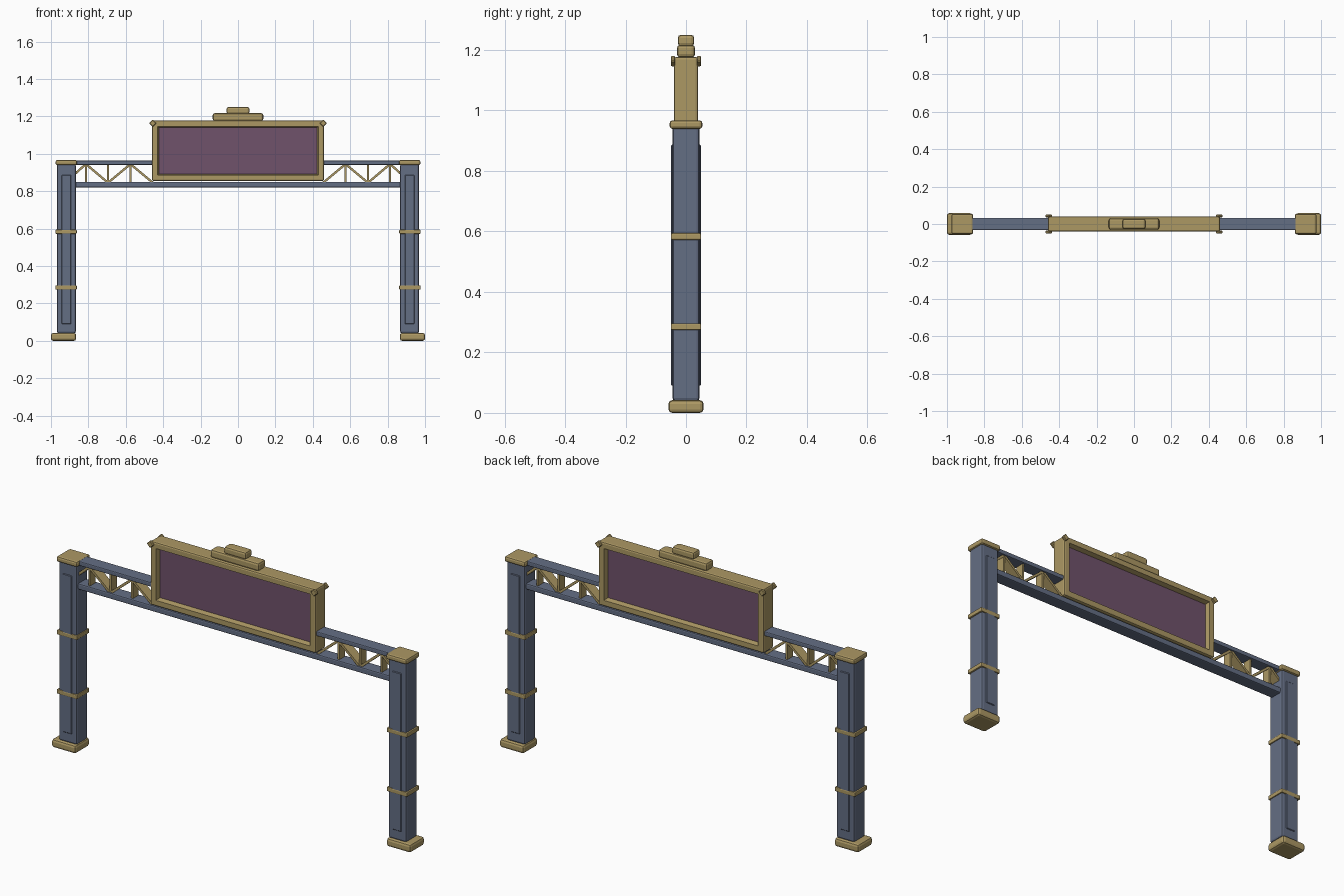
import bpy, bmesh, math
from mathutils import Matrix

if "Cube" in bpy.data.objects:
    bpy.data.objects.remove(bpy.data.objects["Cube"])


def material(name, rgb):
    m = bpy.data.materials.new(name)
    m.diffuse_color = (*rgb, 1)
    m.use_nodes = True
    m.node_tree.nodes["Principled BSDF"].inputs["Base Color"].default_value = m.diffuse_color
    return m


SLATE = material("slate_blue", (0.127, 0.156, 0.231))
BRASS = material("brass", (0.413, 0.314, 0.127))
PLUM = material("plum", (0.162, 0.084, 0.147))


def finish(name, bm, *mats):
    me = bpy.data.meshes.new(name)
    bm.to_mesh(me)
    bm.free()
    for m in mats:
        me.materials.append(m)
    ob = bpy.data.objects.new(name, me)
    bpy.context.collection.objects.link(ob)
    return ob


def box_mesh(size, bevel=0.0, segs=2):
    bm = bmesh.new()
    bmesh.ops.create_cube(bm, size=1)
    bmesh.ops.scale(bm, vec=size, verts=bm.verts)
    if bevel:
        bmesh.ops.bevel(bm, geom=bm.edges[:], offset=bevel, segments=segs,
                        profile=0.5, affect='EDGES')
    return bm


def box(name, mat, x, y, z, bevel=0.0, segs=2):
    """Bevelled box given by (min, max) ranges."""
    bm = box_mesh([r[1] - r[0] for r in (x, y, z)], bevel, segs)
    bmesh.ops.translate(bm, vec=[(r[0] + r[1]) / 2 for r in (x, y, z)], verts=bm.verts)
    return finish(name, bm, mat)


def strut(name, x0, z0, x1, z1, t, w):
    """Flat bar running between two points in the xz plane."""
    dx, dz = x1 - x0, z1 - z0
    bm = box_mesh((math.hypot(dx, dz), w, t))
    bm.transform(Matrix.Translation(((x0 + x1) / 2, 0, (z0 + z1) / 2))
                 @ Matrix.Rotation(-math.atan2(dz, dx), 4, 'Y'))
    return finish(name, bm, BRASS)


for side, s in (("left", -1), ("right", 1)):
    def span(a, b):
        return tuple(sorted((s * a, s * b)))

    # Posts with base, cap, raised panels and bands
    box(side + "_base", BRASS, span(0.865, 1.0), (-0.058, 0.058), (0, 0.042), 0.012)
    box(side + "_post", SLATE, span(0.867, 0.968), (-0.045, 0.045), (0.04, 0.945), 0.01)
    box(side + "_cap", BRASS, span(0.86, 0.975), (-0.054, 0.054), (0.939, 0.967), 0.009)
    for f, n in ((-1, "front"), (1, "back")):
        box(f"{side}_{n}_panel", SLATE, span(0.892, 0.943),
            tuple(sorted((f * 0.04, f * 0.049))), (0.09, 0.887), 0.003, 1)
    for i, z in enumerate((0.285, 0.583)):
        box(f"{side}_band_{i}", BRASS, span(0.862, 0.976), (-0.05, 0.05),
            (z - 0.011, z + 0.011), 0.004)

    # Truss: top chord, zigzag and uprights
    box(side + "_top_chord", SLATE, span(0.45, 0.88), (-0.033, 0.033), (0.941, 0.964), 0.005)
    nodes = [(0.925, 0.845), (0.813, 0.945), (0.695, 0.845), (0.575, 0.945), (0.455, 0.845)]
    for i in range(4):
        (xa, za), (xb, zb) = nodes[i], nodes[i + 1]
        strut(f"{side}_diagonal_{i}", s * xa, za, s * xb, zb, 0.012, 0.05)
    for i, (x, z) in enumerate(nodes[1:4]):
        strut(f"{side}_upright_{i}", s * x, 0.84, s * x, 0.945, 0.01, 0.044)

    # Diamond studs on the sign's upper corners
    for f, n in ((-1, "front"), (1, "back")):
        bm = box_mesh((0.027, 0.014, 0.027), 0.003, 1)
        bm.transform(Matrix.Translation((s * 0.456, f * 0.043, 1.163))
                     @ Matrix.Rotation(math.pi / 4, 4, 'Y'))
        finish(f"{side}_{n}_stud", bm, BRASS)

box("bottom_chord", SLATE, (-0.88, 0.88), (-0.033, 0.033), (0.82, 0.85), 0.006)

# Sign: bevelled block with a recessed plum panel on both faces
bm = box_mesh((0.92, 0.08, 0.322), 0.008)
bm.normal_update()
for f in (-1, 1):
    face = max(bm.faces, key=lambda q: q.calc_area() * (q.normal.y * f > 0.9))
    bmesh.ops.inset_region(bm, faces=[face], thickness=0.032)
    bmesh.ops.inset_region(bm, faces=[face], thickness=0.009, depth=-0.024)
    face.material_index = 1
bmesh.ops.translate(bm, vec=(0, 0, 1.016), verts=bm.verts)
finish("sign_frame", bm, BRASS, PLUM)

# Crest on top of the sign
box("crest_lower", BRASS, (-0.135, 0.135), (-0.03, 0.03), (1.175, 1.217), 0.011)
box("crest_upper", BRASS, (-0.061, 0.061), (-0.027, 0.027), (1.213, 1.25), 0.01)
